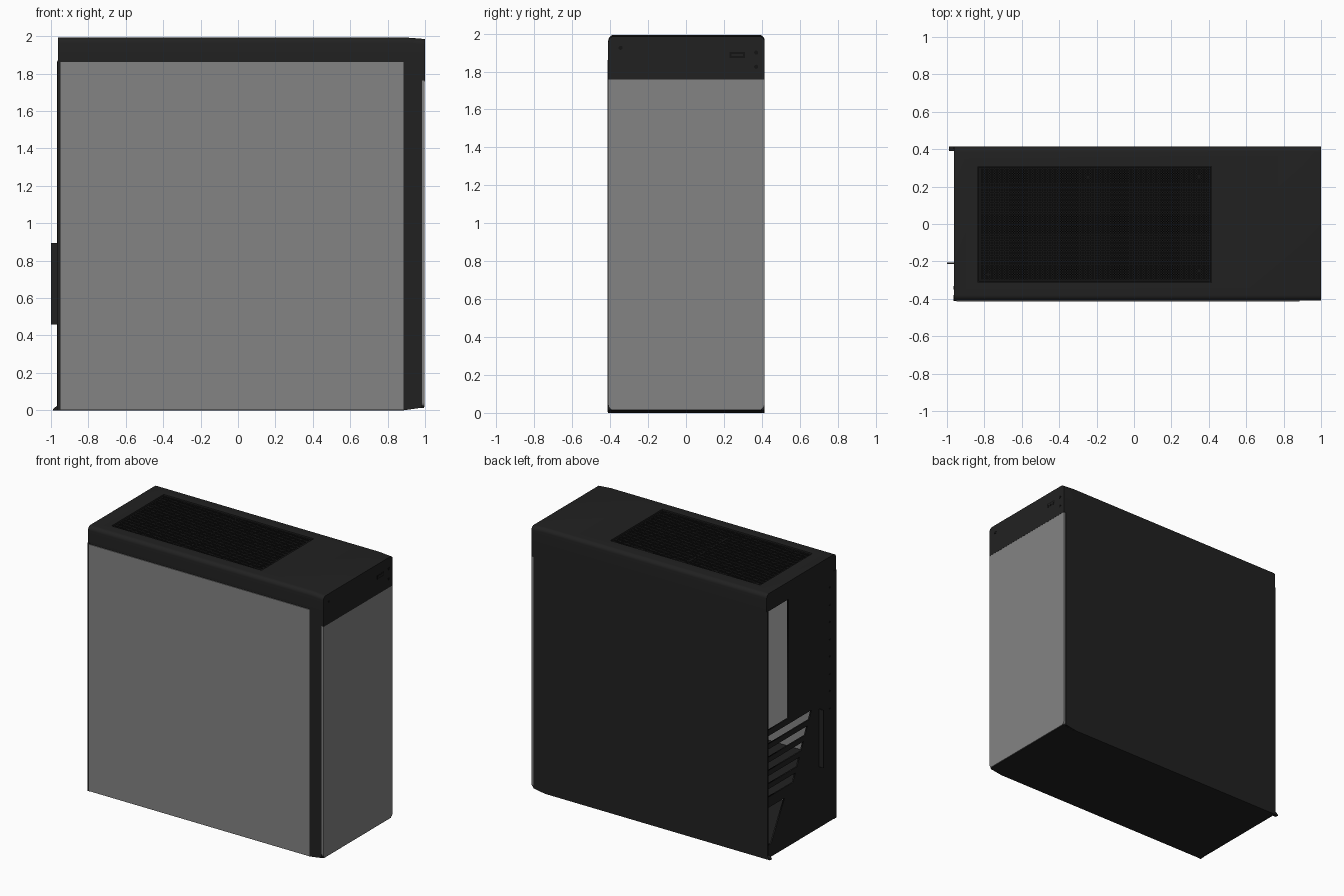
import bpy, bmesh, math
from mathutils import Vector

if "Cube" in bpy.data.objects:
    bpy.data.objects.remove(bpy.data.objects["Cube"])


def material(name, v):
    m = bpy.data.materials.new(name)
    m.diffuse_color = (v, v, v, 1)
    m.use_nodes = True
    m.node_tree.nodes["Principled BSDF"].inputs["Base Color"].default_value = m.diffuse_color
    return m


DARK = material("dark_metal", 0.0152)
BLACK = material("black_mesh", 0.007)
GLASS = material("grey_glass", 0.23)


def finish(name, bm, mat):
    bmesh.ops.recalc_face_normals(bm, faces=bm.faces)
    me = bpy.data.meshes.new(name)
    bm.to_mesh(me)
    bm.free()
    ob = bpy.data.objects.new(name, me)
    bpy.context.collection.objects.link(ob)
    me.materials.append(mat)
    return ob


def add_box(bm, x, y, z):
    vs = bmesh.ops.create_cube(bm, size=1)["verts"]
    for v in vs:
        v.co = Vector((a[0] if c < 0 else a[1] for a, c in zip((x, y, z), v.co)))


def box(name, x, y, z, mat=DARK):
    bm = bmesh.new()
    add_box(bm, x, y, z)
    return finish(name, bm, mat)


def prism(name, pts, axis, a, b, mat=DARK):
    """Extrude a 2D outline along axis x (pts are y,z) or y (pts are x,z)."""
    bm = bmesh.new()
    vs = [bm.verts.new((a, p, q) if axis == "x" else (p, a, q)) for p, q in pts]
    f = bm.faces.new(vs)
    new = bmesh.ops.extrude_face_region(bm, geom=[f])["geom"]
    for v in new:
        if isinstance(v, bmesh.types.BMVert):
            setattr(v.co, axis, b)
    return finish(name, bm, mat)


def rounded(y0, y1, z0, z1, r_low, r_top, n=6):
    pts = []
    corners = ((y1, z0, -1, 1, r_low, -90), (y1, z1, -1, -1, r_top, 0),
               (y0, z1, 1, -1, r_top, 90), (y0, z0, 1, 1, r_low, 180))
    for y, z, sy, sz, r, start in corners:
        if not r:
            pts.append((y, z))
            continue
        for i in range(n + 1):
            t = math.radians(start + 90 * i / n)
            pts.append((y + sy * r + r * math.cos(t), z + sz * r + r * math.sin(t)))
    return pts


def smooth(ob):
    bpy.ops.object.select_all(action="DESELECT")
    ob.select_set(True)
    bpy.context.view_layer.objects.active = ob
    bpy.ops.object.shade_smooth_by_angle(angle=math.radians(35))


# side panels
box("glass_side_panel", (-0.95, 0.885), (-0.415, -0.403), (0.004, 1.862), GLASS)
side = [(-0.968, 0), (0.885, 0), (0.98, 0.016), (0.98, 1.865), (-0.968, 1.865)]
prism("solid_side_panel", side, "y", 0.403, 0.415)
prism("rear_bottom_lip", [(-0.99, 0), (-0.96, 0), (-0.96, 0.03), (-0.985, 0.01)],
      "y", 0.39, 0.415)
box("side_panel_hem", (-0.99, -0.96), (0.41, 0.415), (0, 0.008))

# floor, front pillar and power supply cover
box("floor", (-0.96, 0.885), (-0.41, 0.41), (0, 0.015))
pillar = [(0.885, 0), (0.985, 0.014), (0.985, 1.87), (0.885, 1.87)]
prism("front_pillar", pillar, "y", -0.41, 0.405)
box("lower_front_lip", (0.97, 0.995), (-0.40, 0.40), (0.012, 0.03))
box("rear_corner_post", (-0.965, -0.948), (-0.412, -0.38), (0, 1.87))
box("power_supply_shroud", (-0.94, 0.885), (-0.39, 0.40), (0.43, 0.445))

# front panel with rounded lower corners
smooth(prism("front_panel", rounded(-0.41, 0.413, 0.018, 1.762, 0.025, 0),
             "x", 0.981, 0.998, GLASS))

# back wall: a flat filled outline with openings
cu = bpy.data.curves.new("back_wall", "CURVE")
cu.dimensions = "2D"
cu.fill_mode = "BOTH"
cu.extrude = 0.005


def loop(pts):
    s = cu.splines.new("POLY")
    s.points.add(len(pts) - 1)
    for p, (y, z) in zip(s.points, pts):
        p.co = (y, z, 0, 1)
    s.use_cyclic_u = True


def slant(z):
    return -0.12 + (0.92 - z) * 0.48


loop([(-0.41, 0.0), (0.405, 0.0), (0.405, 1.87), (-0.41, 1.87)])
loop([(0.155, 0.965), (0.402, 0.965), (0.402, 1.86), (0.155, 1.86)])
for i in range(5):
    top = 0.92 - i * 0.1
    loop([(slant(top), top), (0.39, top), (0.39, top - 0.06), (slant(top - 0.06), top - 0.06)])
loop([(0.2, 0.38), (0.39, 0.38), (0.39, 0.1), (0.36, 0.1)])
wall = bpy.data.objects.new("back_wall", cu)
bpy.context.collection.objects.link(wall)
wall.rotation_euler = (math.pi / 2, 0, math.pi / 2)
wall.location.x = -0.957
cu.materials.append(DARK)
bpy.context.view_layer.objects.active = wall
wall.select_set(True)
bpy.ops.object.convert(target="MESH")

# rear slot flange and screws
box("slot_flange", (-1.0, -0.955), (-0.215, -0.207), (0.46, 0.895))


def discs(name, places, r, depth, axis, mat):
    bm = bmesh.new()
    for p in places:
        vs = bmesh.ops.create_cone(bm, cap_ends=True, segments=12, radius1=r,
                                   radius2=r, depth=depth)["verts"]
        for v in vs:
            c = v.co.copy()
            v.co = Vector(p) + (Vector((c.z, c.x, c.y)) if axis == "x" else c)
    return finish(name, bm, mat)


discs("rear_screws", [(-0.962, -0.34, 0.85 + i * 0.13) for i in range(8)], 0.009, 0.004, "x", BLACK)

# top cover with recessed vent well
cap = prism("top_cover", rounded(-0.41, 0.415, 1.862, 1.993, 0, 0.03), "x", -0.963, 0.999)
bm = bmesh.new()
bm.from_mesh(cap.data)
bmesh.ops.bisect_plane(bm, geom=bm.verts[:] + bm.edges[:] + bm.faces[:],
                       plane_co=(0.9, 0, 0), plane_no=(1, 0, 0))
for v in bm.verts:
    if v.co.x > 0.95 and v.co.z > 1.9:
        v.co.z -= 0.008
bm.to_mesh(cap.data)
bm.free()
cutter = box("vent_cutter", (-0.835, 0.415), (-0.312, 0.308), (1.955, 2.1), BLACK)
cutter.hide_render = True
cutter.hide_viewport = True
cutter.display_type = "WIRE"
mod = cap.modifiers.new("vent", "BOOLEAN")
mod.object = cutter
mod.solver = "EXACT"
smooth(cap)
box("front_upper_bezel", (0.975, 0.999), (-0.41, 0.415), (1.758, 1.864))

# vent mesh: a field of crossing bars in a frame
bm = bmesh.new()
X0, X1, Y0, Y1, Z = -0.82, 0.40, -0.297, 0.293, 1.983
pitch, w = 0.0135, 0.0035
for i in range(int((X1 - X0) / pitch) + 1):
    x = X0 + i * pitch
    add_box(bm, (x - w, x + w), (Y0, Y1), (Z - 0.006, Z))
for i in range(int((Y1 - Y0) / pitch) + 1):
    y = Y0 + i * pitch
    add_box(bm, (X0, X1), (y - w, y + w), (Z - 0.006, Z - 0.0005))
finish("top_vent_mesh", bm, BLACK)
bm = bmesh.new()
for x in ((-0.831, X0), (-0.216, -0.206), (X1, 0.411)):
    add_box(bm, x, (-0.308, 0.304), (1.957, Z + 0.001))
for y in ((-0.308, Y0), (Y1, 0.304)):
    add_box(bm, (-0.831, 0.411), y, (1.957, Z + 0.0015))
finish("vent_frame", bm, BLACK)
box("vent_floor", (-0.833, 0.413), (-0.31, 0.306), (1.954, 1.958), BLACK)
discs("vent_screws", [(0.35, 0.255, Z), (0.35, -0.25, Z), (-0.245, 0.25, Z), (-0.78, -0.27, Z)],
      0.01, 0.006, "z", BLACK)

# ports and buttons on the upper front
box("data_port", (0.99, 1.0), (0.23, 0.31), (1.872, 1.903), BLACK)
box("data_port_tongue", (0.99, 1.001), (0.24, 0.30), (1.883, 1.893))
discs("audio_jacks", [(0.996, 0.37, 1.9), (0.996, 0.37, 1.825)], 0.011, 0.009, "x", BLACK)
discs("power_button", [(0.996, -0.345, 1.925)], 0.011, 0.009, "x", BLACK)
